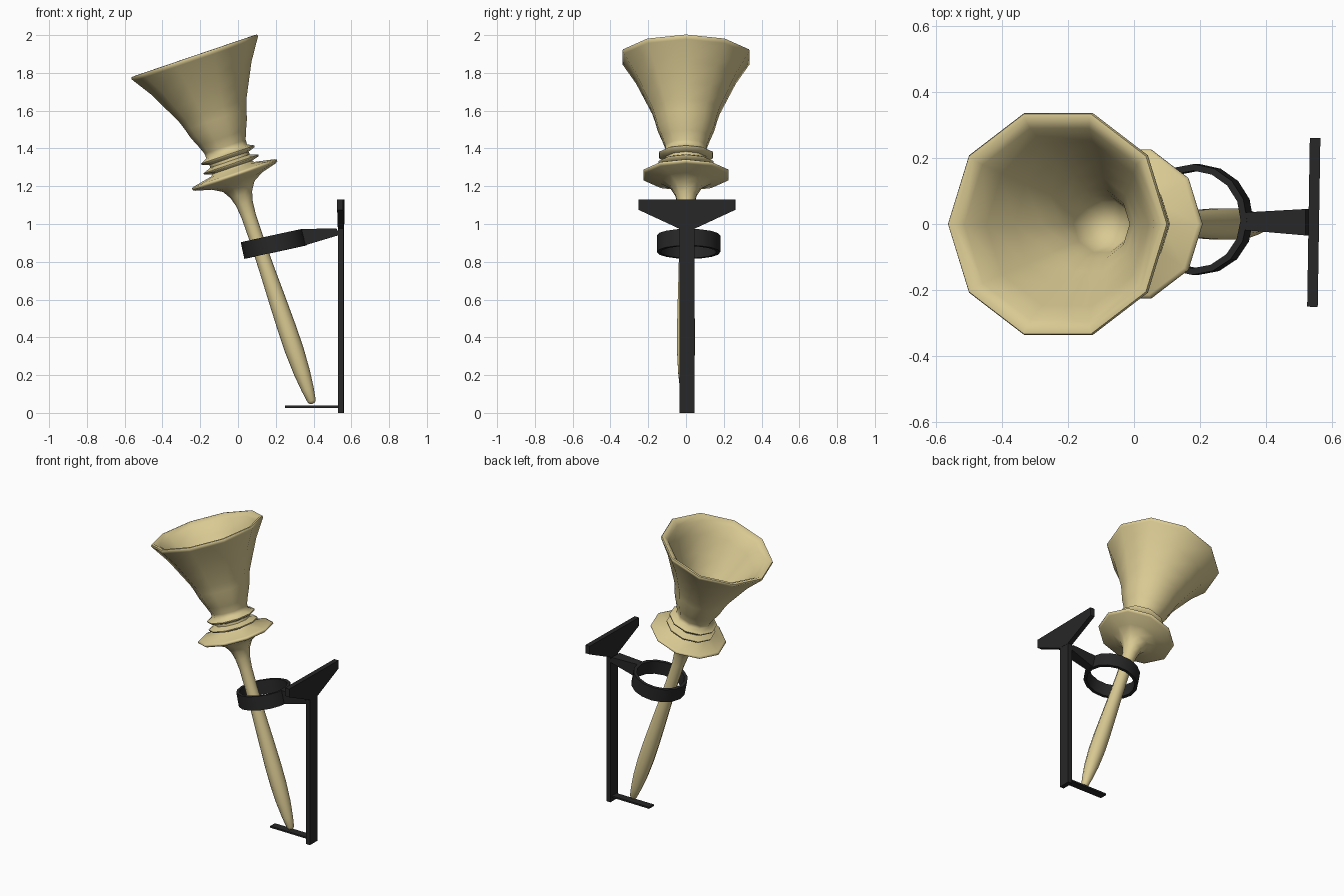
import bpy, bmesh, math
from mathutils import Matrix, Vector

if "Cube" in bpy.data.objects:
    bpy.data.objects.remove(bpy.data.objects["Cube"])


def material(name, rgb):
    m = bpy.data.materials.new(name)
    m.diffuse_color = (*rgb, 1)
    m.use_nodes = True
    m.node_tree.nodes["Principled BSDF"].inputs["Base Color"].default_value = m.diffuse_color
    return m


TAN = material("pale wood", (0.70, 0.59, 0.29))
BLACK = material("black iron", (0.02, 0.02, 0.02))


def finish(name, bm, mat, matrix, angle=None):
    """Turn a bmesh into an object; smooth it below the given angle."""
    bmesh.ops.recalc_face_normals(bm, faces=bm.faces)
    me = bpy.data.meshes.new(name)
    bm.to_mesh(me)
    bm.free()
    me.transform(matrix)
    me.materials.append(mat)
    if angle:
        me.shade_smooth()
        me.set_sharp_from_angle(angle=math.radians(angle))
    ob = bpy.data.objects.new(name, me)
    bpy.context.collection.objects.link(ob)
    return ob


def lathe(name, profile, sides, mat, matrix, angle=None, closed=False):
    """Revolve (radius, height) points about z; radius 0 makes a pole."""
    bm = bmesh.new()
    rings = []
    for r, h in profile:
        if r == 0:
            rings.append([bm.verts.new((0, 0, h))] * sides)
        else:
            rings.append([bm.verts.new((r * math.cos(a), r * math.sin(a), h))
                          for a in (2 * math.pi * i / sides for i in range(sides))])
    pairs = list(zip(rings, rings[1:]))
    if closed:
        pairs.append((rings[-1], rings[0]))
    for a, b in pairs:
        for i in range(sides):
            j = (i + 1) % sides
            quad = list(dict.fromkeys((a[i], a[j], b[j], b[i])))
            bm.faces.new(quad)
    return finish(name, bm, mat, matrix, angle)


def prism(name, outline, depth, mat, matrix):
    """Extrude a closed outline of 3D points along the vector depth."""
    bm = bmesh.new()
    face = bm.faces.new([bm.verts.new(p) for p in outline])
    ext = bmesh.ops.extrude_face_region(bm, geom=[face])
    verts = [v for v in ext["geom"] if isinstance(v, bmesh.types.BMVert)]
    bmesh.ops.translate(bm, verts=verts, vec=Vector(depth))
    return finish(name, bm, mat, matrix)


# Torch: leaning ten-sided turned shape, heights measured from the handle tip
lean = Matrix.Translation((0.395, 0, 0.048)) @ Matrix.Rotation(math.radians(-18.8), 4, 'Y')

handle = [(0, 0), (0.015, 0.003), (0.023, 0.018), (0.033, 0.08), (0.044, 0.18),
          (0.050, 0.30), (0.050, 0.42), (0.046, 0.58), (0.041, 0.75),
          (0.038, 0.92), (0.039, 1.05), (0.046, 1.12), (0.060, 1.17), (0.088, 1.215),
          (0.140, 1.245), (0.225, 1.268), (0.237, 1.276), (0.237, 1.285),
          (0.226, 1.291), (0.120, 1.312), (0.112, 1.322)]
collar = [(0.152, 1.333), (0.154, 1.341), (0.110, 1.358), (0.110, 1.373),
          (0.148, 1.386), (0.150, 1.394), (0.114, 1.412)]
bowl = [(0.115, 1.438), (0.134, 1.487), (0.157, 1.54), (0.171, 1.59), (0.188, 1.64),
        (0.228, 1.72), (0.278, 1.82), (0.345, 1.922), (0.354, 1.936), (0.350, 1.946),
        (0.335, 1.947), (0.305, 1.925), (0.260, 1.85), (0.205, 1.75), (0.150, 1.66),
        (0.110, 1.59), (0.090, 1.53), (0.070, 1.46), (0, 1.435)]
lathe("torch", handle + collar + bowl, 10, TAN, lean, 65)

# Wall bracket: built about the post, then turned very slightly
base = (Matrix.Translation((0.545, 0.005, 0)) @ Matrix.Rotation(math.radians(-0.9), 4, 'Z')
        @ Matrix.Translation((-0.545, 0, 0)))

# Post and its flared top plate
prism("post", [(0.53, -0.04, 0), (0.53, 0.04, 0), (0.53, 0.04, 0.99), (0.53, -0.04, 0.99)],
      (0.03, 0, 0), BLACK, base)
prism("top_plate", [(0.529, -0.04, 0.975), (0.529, 0.04, 0.975), (0.529, 0.256, 1.075),
                    (0.529, 0.256, 1.13), (0.529, -0.256, 1.13), (0.529, -0.256, 1.075)],
      (0.032, 0, 0), BLACK, base)

# Foot strip under the handle
prism("foot_strip", [(0.25, -0.025, 0.027), (0.54, -0.025, 0.027),
                     (0.54, 0.025, 0.027), (0.25, 0.025, 0.027)],
      (0, 0, 0.011), BLACK, base)

# Holding ring
ring_at = (base @ Matrix.Translation((0.188, 0.003, 0.895))
           @ Matrix.Rotation(math.radians(-12.3), 4, 'Y'))
lathe("holding_ring", [(0.168, -0.045), (0.168, 0.045), (0.148, 0.045), (0.148, -0.045)],
      16, BLACK, ring_at, 30, closed=True)

# Arm: tall and narrow at the ring, flat and wide at the post
bm = bmesh.new()
ends = [[bm.verts.new((x + dx, s * w, z)) for s, z, dx in
         ((-1, lo, 0.02), (1, lo, 0.02), (1, hi, 0), (-1, hi, 0))]
        for x, w, lo, hi in ((0.337, 0.027, 0.888, 0.974), (0.52, 0.04, 0.943, 0.976))]
for end in ends:
    bm.faces.new(end)
for i in range(4):
    j = (i + 1) % 4
    bm.faces.new((ends[0][i], ends[0][j], ends[1][j], ends[1][i]))
finish("arm", bm, BLACK, base)
